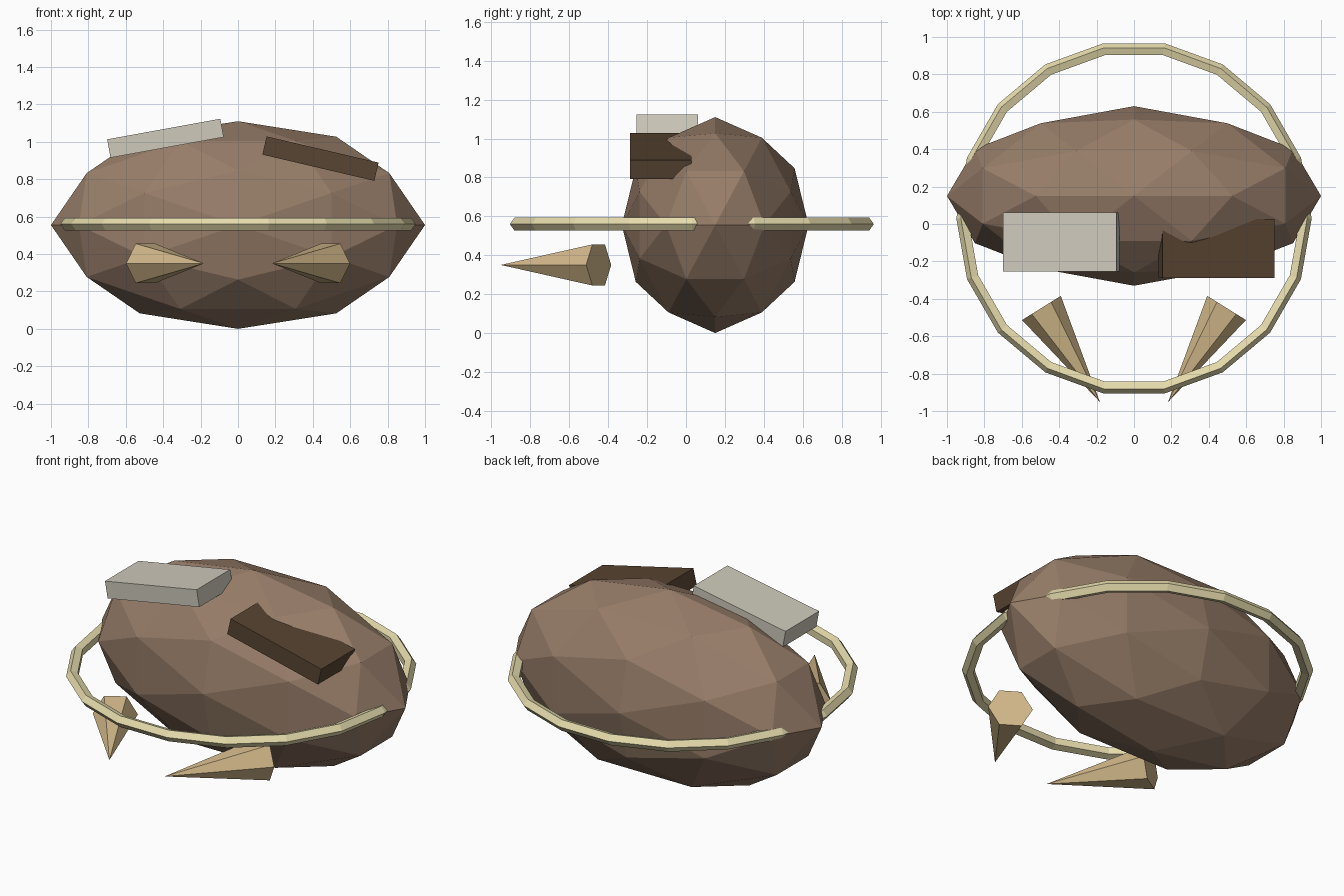
import bpy, bmesh, math
from mathutils import Vector

if "Cube" in bpy.data.objects:
    bpy.data.objects.remove(bpy.data.objects["Cube"])


def paint(ob, name, rgb):
    mat = bpy.data.materials.get(name) or bpy.data.materials.new(name)
    mat.diffuse_color = (*rgb, 1)
    mat.use_nodes = True
    mat.node_tree.nodes["Principled BSDF"].inputs["Base Color"].default_value = mat.diffuse_color
    ob.data.materials.append(mat)


def add_mesh(name, bm):
    bmesh.ops.recalc_face_normals(bm, faces=bm.faces)
    me = bpy.data.meshes.new(name)
    bm.to_mesh(me)
    bm.free()
    ob = bpy.data.objects.new(name, me)
    bpy.context.collection.objects.link(ob)
    return ob


def signs(v):
    # every sign combination of a vector, without duplicates
    return {(sx * v[0], sy * v[1], sz * v[2])
            for sx in (1, -1) for sy in (1, -1) for sz in (1, -1)}


# Body: once-subdivided icosahedron lying along the axes, stretched
bm = bmesh.new()
for seed in ((1, 0, 0), (0.5257, 0, 0.8507), (0.8090, 0.3090, 0.5)):
    points = set()
    for k in range(3):
        points |= signs(seed[k:] + seed[:k])
    for x, y, z in points:
        bm.verts.new((x, 0.15 + 0.48 * y, 0.555 + 0.555 * z))
bmesh.ops.convex_hull(bm, input=bm.verts)
body = add_mesh("body", bm)
paint(body, "brown", (0.31, 0.205, 0.14))

# Ring: 18 segments with a five-sided tube
bpy.ops.mesh.primitive_torus_add(location=(0, 0.03, 0.56), major_segments=18, minor_segments=5,
                                 major_radius=0.915, minor_radius=0.035)
ring = bpy.context.object
ring.name = "ring"
paint(ring, "pale_yellow", (0.80, 0.72, 0.42))

# Tusks: six-sided cones converging toward the front
for side, label in ((-1, "left"), (1, "right")):
    base = Vector((side * 0.495, -0.449, 0.35))
    tip = Vector((side * 0.182, -0.952, 0.35))
    across = (tip - base).normalized().cross(Vector((0, 0, 1)))
    bm = bmesh.new()
    rim = []
    for i in range(6):
        a = math.tau * i / 6
        rim.append(bm.verts.new(base + 0.122 * (math.cos(a) * across
                                                + math.sin(a) * Vector((0, 0, 1)))))
    end = bm.verts.new(tip)
    bm.faces.new(rim)
    for i in range(6):
        bm.faces.new((rim[i], rim[(i + 1) % 6], end))
    tusk = add_mesh("tusk_" + label, bm)
    paint(tusk, "tan", (0.66, 0.49, 0.26))

# Slabs tilted against the upper front of the body
for name, loc, tilt, color, rgb in (
        ("pale_slab", (-0.388, -0.097, 1.019), -0.18, "stone", (0.62, 0.59, 0.50)),
        ("dark_slab", (0.441, -0.13, 0.910), 0.23, "dark_brown", (0.098, 0.058, 0.032))):
    bpy.ops.mesh.primitive_cube_add(size=1, location=loc, rotation=(0, tilt, 0))
    slab = bpy.context.object
    slab.name = name
    slab.scale = (0.615, 0.316, 0.1)
    paint(slab, color, rgb)
